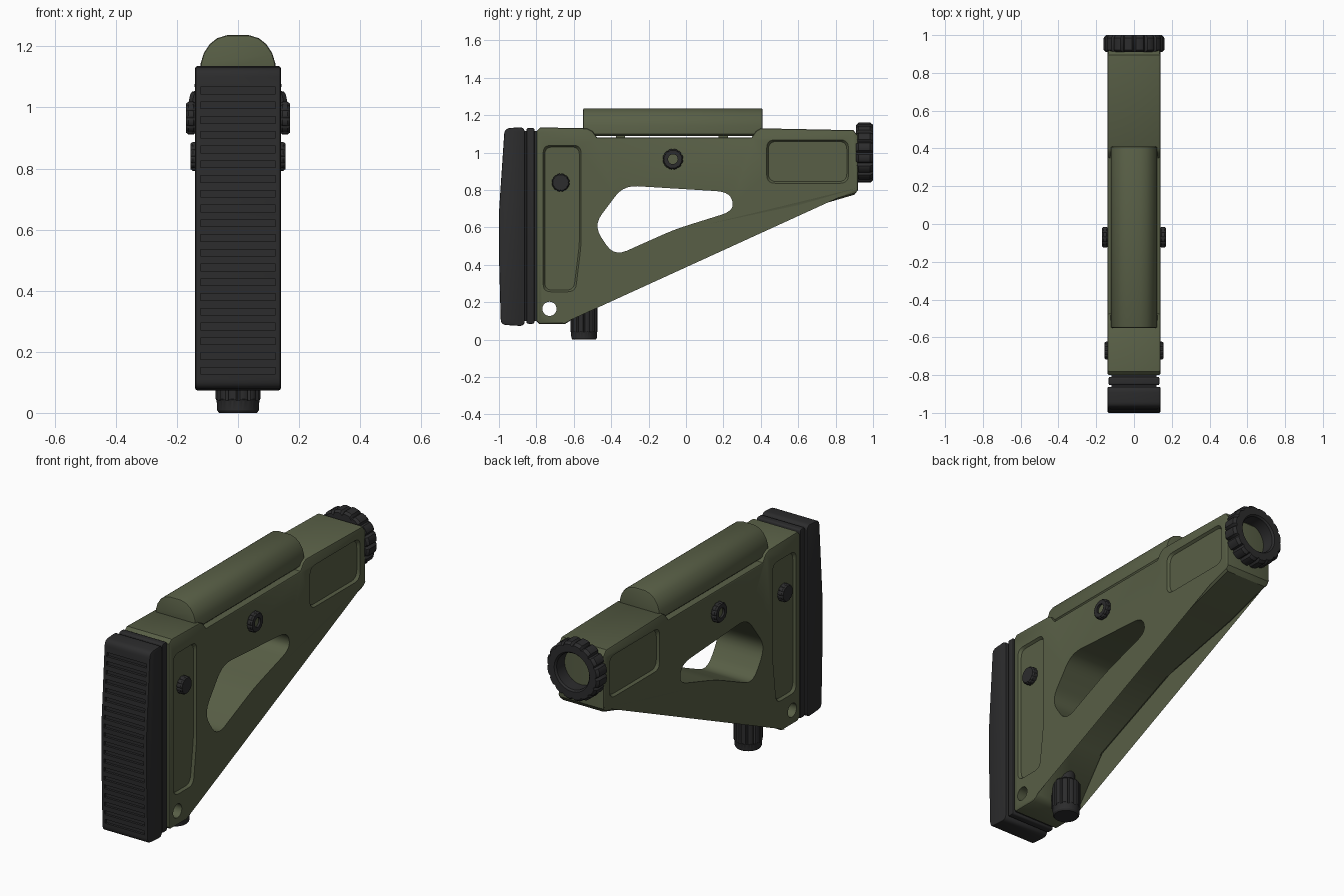
import bpy, bmesh, math
from mathutils import Matrix, Vector

if "Cube" in bpy.data.objects:
    bpy.data.objects.remove(bpy.data.objects["Cube"], do_unlink=True)


def material(name, rgb):
    m = bpy.data.materials.new(name)
    m.use_nodes = True
    m.diffuse_color = (*rgb, 1)
    bsdf = m.node_tree.nodes["Principled BSDF"]
    bsdf.inputs["Base Color"].default_value = (*rgb, 1)
    bsdf.inputs["Roughness"].default_value = 0.6
    return m


GREEN = material("olive green", (0.098, 0.114, 0.061))
BLACK = material("soft black", (0.025, 0.025, 0.026))


def finish(name, bm, mat):
    bmesh.ops.recalc_face_normals(bm, faces=bm.faces)
    me = bpy.data.meshes.new(name)
    bm.to_mesh(me)
    bm.free()
    me.materials.append(mat)
    ob = bpy.data.objects.new(name, me)
    bpy.context.collection.objects.link(ob)
    return ob


def activate(ob):
    bpy.ops.object.select_all(action="DESELECT")
    ob.select_set(True)
    bpy.context.view_layer.objects.active = ob


def apply_mod(ob, kind, **settings):
    mod = ob.modifiers.new("mod", kind)
    for key, value in settings.items():
        setattr(mod, key, value)
    activate(ob)
    bpy.ops.object.modifier_apply(modifier=mod.name)


def cut(ob, cutter):
    cutter.hide_render = True
    apply_mod(ob, "BOOLEAN", operation="DIFFERENCE", solver="EXACT", object=cutter)
    bpy.data.objects.remove(cutter, do_unlink=True)


def smooth(ob, angle=32):
    activate(ob)
    bpy.ops.object.shade_smooth_by_angle(angle=math.radians(angle))


def rounded(pts, r, steps=5):
    """Round every corner of a closed outline."""
    out = []
    for i, p in enumerate(pts):
        p, a, b = Vector(p), Vector(pts[i - 1]), Vector(pts[(i + 1) % len(pts)])
        s = p + (a - p).normalized() * min(r, (a - p).length * 0.45)
        e = p + (b - p).normalized() * min(r, (b - p).length * 0.45)
        for k in range(steps + 1):
            t = k / steps
            out.append(s * (1 - t) ** 2 + p * 2 * t * (1 - t) + e * t * t)
    return out


def prism(name, pts, x0, x1, mat, shrink=0.0):
    """Extrude a (y, z) outline along x; shrink tapers the x0 end."""
    bm = bmesh.new()
    mid = sum((Vector(p) for p in pts), Vector((0, 0))) / len(pts)
    ends = []
    for x, k in ((x0, shrink), (x1, 0)):
        ring = []
        for p in pts:
            d = Vector(p) - mid
            q = Vector(p) - Vector((math.copysign(k, d.x), math.copysign(k, d.y)))
            ring.append(bm.verts.new((x, q.x, q.y)))
        ends.append(ring)
    n = len(pts)
    for ring in ends:
        bm.faces.new(ring)
    for i in range(n):
        j = (i + 1) % n
        bm.faces.new((ends[0][i], ends[0][j], ends[1][j], ends[1][i]))
    return finish(name, bm, mat)


def lathe(name, stations, place, mat, lobes=12, hollow=False):
    """Stations are (height, radius, groove depth); grooves repeat per lobe."""
    bm = bmesh.new()
    pattern = (1, 0.15, 0, 0, 0, 0.15)
    n = lobes * len(pattern)
    rings = []
    for h, r, depth in stations:
        ring = []
        for i in range(n):
            a = math.tau * i / n
            q = r - depth * pattern[i % len(pattern)]
            ring.append(bm.verts.new(place @ Vector((q * math.cos(a), q * math.sin(a), h))))
        rings.append(ring)
    pairs = list(zip(rings, rings[1:]))
    if hollow:
        pairs.append((rings[-1], rings[0]))
    else:
        bm.faces.new(rings[0])
        bm.faces.new(rings[-1])
    for a, b in pairs:
        for i in range(n):
            j = (i + 1) % n
            bm.faces.new((a[i], a[j], b[j], b[i]))
    ob = finish(name, bm, mat)
    smooth(ob)
    return ob


def rect(y0, y1, z0, z1):
    return [(y0, z0), (y1, z0), (y1, z1), (y0, z1)]


# Stock body with a wider chamfer under the strut
outline = [(-0.8, 0.1), (-0.785, 0.085), (-0.645, 0.085), (-0.605, 0.11), (-0.41, 0.36),
           (0.13, 0.59), (0.61, 0.69), (0.9, 0.775), (0.92, 0.8), (0.92, 1.09), (0.895, 1.12),
           (0.4, 1.13), (0.375, 1.115), (0.35, 1.08), (-0.475, 1.08), (-0.5, 1.115),
           (-0.53, 1.13), (-0.78, 1.135), (-0.8, 1.115)]
body = prism("stock_body", outline, -0.14, 0.14, GREEN)
weights = body.data.attributes.new("bevel_weight_edge", "FLOAT", "EDGE")
under = {tuple(round(c, 3) for c in p) for p in outline[3:8]}
for e in body.data.edges:
    a, b = (body.data.vertices[i].co for i in e.vertices)
    if abs(a.x - b.x) < 0.01:
        low = all((round(v.y, 3), round(v.z, 3)) in under for v in (a, b))
        weights.data[e.index].value = 1.0 if low else 0.3
apply_mod(body, "BEVEL", width=0.03, segments=2, limit_method="WEIGHT", use_clamp_overlap=False)

# Skeleton opening and sling hole
opening = [(-0.335, 0.825), (0.235, 0.79), (0.26, 0.69), (-0.06, 0.59), (-0.385, 0.445), (-0.495, 0.61)]
cut(body, prism("opening_cutter", rounded(opening, 0.075), -0.3, 0.3, GREEN))
circle = [(-0.73 + 0.038 * math.cos(math.tau * i / 32), 0.165 + 0.038 * math.sin(math.tau * i / 32))
          for i in range(32)]
cut(body, prism("sling_hole_cutter", circle, -0.3, 0.3, GREEN))

# Recessed side panels
rear_panel = rounded([(-0.765, 0.255), (-0.59, 0.255), (-0.56, 0.5), (-0.56, 1.04), (-0.765, 1.04)], 0.04)
front_panel = rounded([(0.43, 0.835), (0.87, 0.835), (0.87, 1.07), (0.43, 1.07)], 0.045)
for panel in (rear_panel, front_panel):
    for side in (-1, 1):
        cut(body, prism("panel_cutter", panel, side * 0.126, side * 0.142, GREEN, shrink=0.01))
smooth(body)

# Cheek rest: domed section extruded along y, on short posts
half = [(0.112, 1.088), (0.124, 1.1), (0.122, 1.145), (0.112, 1.178), (0.092, 1.208), (0.068, 1.227), (0.035, 1.237)]
section = half + [(-x, z) for x, z in reversed(half)]
rest = prism("cheek_rest", section, -0.55, 0.41, GREEN)
for v in rest.data.vertices:
    v.co = (v.co.y, v.co.x, v.co.z)
rest.data.flip_normals()
apply_mod(rest, "BEVEL", width=0.008, segments=2, limit_method="ANGLE", angle_limit=math.radians(60))
smooth(rest, 40)
for y in (-0.35, 0.2):
    prism("cheek_rest_post", rect(y - 0.025, y + 0.025, 1.06, 1.1), -0.08, 0.08, GREEN)

# Butt pad with horizontal grip grooves
face = [(-0.99, 0.08), (-1.0, 0.45), (-1.0, 0.68), (-0.97, 1.13)]
pad = prism("butt_pad", rounded([(-0.862, 0.072), *face, (-0.862, 1.137)], 0.03), -0.14, 0.14, BLACK)
apply_mod(pad, "BEVEL", width=0.006, segments=2, limit_method="ANGLE", angle_limit=math.radians(50))


def face_y(z):
    for (ya, za), (yb, zb) in zip(face, face[1:]):
        if z <= zb:
            return ya + (yb - ya) * (z - za) / (zb - za)
    return face[-1][0]


for i in range(20):
    z = 0.138 + i * 0.0483
    y = face_y(z)
    cut(pad, prism("groove_cutter", rect(y - 0.03, y + 0.013, z - 0.011, z + 0.011), -0.122, 0.122, BLACK))
smooth(pad)

# Spacer plate and core between the pad and body
spacer = prism("pad_spacer", rounded(rect(-0.853, -0.81, 0.085, 1.132), 0.012), -0.134, 0.134, BLACK)
apply_mod(spacer, "BEVEL", width=0.006, segments=2, limit_method="ANGLE", angle_limit=math.radians(50))
smooth(spacer)
prism("pad_core", rect(-0.875, -0.79, 0.1, 1.115), -0.12, 0.12, BLACK)

# Fluted collar on the far end
to_y = Matrix.Translation((0, 0, 1.0)) @ Matrix.Rotation(-math.pi / 2, 4, "X")
lathe("end_collar", [(0.91, 0.1, 0), (0.91, 0.15, 0.012), (0.922, 0.162, 0.016), (0.985, 0.162, 0.016),
                     (1.0, 0.15, 0.008), (1.0, 0.108, 0), (0.99, 0.1, 0)], to_y, BLACK, lobes=16, hollow=True)

# Side knobs, mirrored
for side, label in ((1, "left"), (-1, "right")):
    turn = Matrix.Rotation(side * math.pi / 2, 4, "Y")
    at = Matrix.Translation((0, -0.07, 0.965)) @ turn
    lathe("cheek_knob_" + label, [(0.12, 0.026, 0), (0.12, 0.046, 0), (0.14, 0.05, 0.003), (0.145, 0.055, 0.005),
                                  (0.162, 0.055, 0.005), (0.17, 0.048, 0.002), (0.17, 0.026, 0)],
          at, BLACK, hollow=True)
    lathe("cheek_knob_pin_" + label, [(0.12, 0.027, 0), (0.158, 0.027, 0)], at, GREEN)
    at = Matrix.Translation((0, -0.67, 0.84)) @ turn
    lathe("rear_button_" + label, [(0.11, 0.048, 0.004), (0.148, 0.048, 0.004), (0.156, 0.042, 0.002)], at, BLACK)

# Fluted thumbscrew below the toe
at = Matrix.Translation((0, -0.545, 0))
lathe("thumbscrew", [(0, 0.062, 0), (0.008, 0.068, 0), (0.04, 0.07, 0), (0.045, 0.074, 0.011),
                     (0.185, 0.074, 0.011), (0.195, 0.066, 0.004)], at, BLACK)
lathe("thumbscrew_neck", [(0.18, 0.047, 0), (0.32, 0.047, 0)], at, BLACK)
